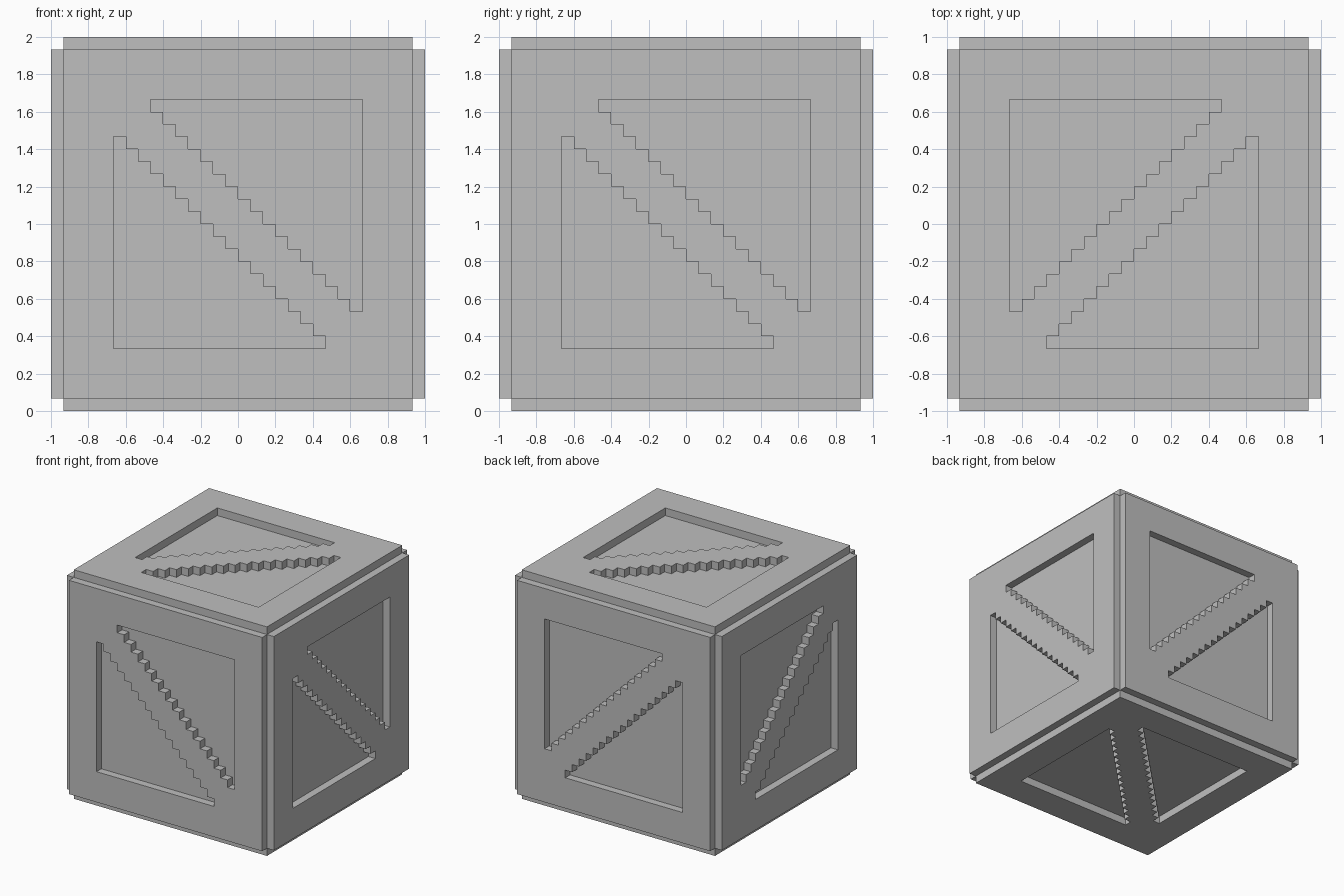
import bpy
from mathutils import Matrix, Vector

U = 1 / 15           # one block of the stepped pattern
HALF = 14 * U        # half size of the core and of each panel
CENTRE = Vector((0, 0, 1))

cube = bpy.data.objects.get("Cube")
if cube:
    bpy.data.objects.remove(cube, do_unlink=True)

grey = bpy.data.materials.new("plain_grey")
grey.use_nodes = True
grey.diffuse_color = (0.52, 0.52, 0.52, 1)
grey.node_tree.nodes["Principled BSDF"].inputs["Base Color"].default_value = grey.diffuse_color


def stepped_triangle():
    """Corner outline with a staircase for its long side, in blocks."""
    points = [(-7, 10)]
    for i in range(17):
        points += [(i - 7, 9 - i), (i - 6, 9 - i)]
    return points + [(10, 10)]


def add_loop(curve, points):
    spline = curve.splines.new("POLY")
    spline.points.add(len(points) - 1)
    for point, (x, y) in zip(spline.points, points):
        point.co = (x * U, y * U, 0, 1)
    spline.use_cyclic_u = True
    spline.use_smooth = False


# Panel plate: a square with two stepped triangular openings
curve = bpy.data.curves.new("panel_profile", "CURVE")
curve.dimensions = "2D"
curve.fill_mode = "BOTH"
curve.extrude = U / 2
triangle = stepped_triangle()
add_loop(curve, [(-14, -14), (14, -14), (14, 14), (-14, 14)])
add_loop(curve, triangle)
add_loop(curve, [(-x, -y) for x, y in triangle])

helper = bpy.data.objects.new("panel_profile", curve)
bpy.context.collection.objects.link(helper)
depsgraph = bpy.context.evaluated_depsgraph_get()
panel_mesh = bpy.data.meshes.new_from_object(helper.evaluated_get(depsgraph))
panel_mesh.name = "panel"
panel_mesh.materials.clear()
panel_mesh.materials.append(grey)
bpy.data.objects.remove(helper, do_unlink=True)

# Core block, which shows as the floor of the openings
bpy.ops.mesh.primitive_cube_add(size=2 * HALF, location=CENTRE)
core = bpy.context.object
core.name = "core"
core.data.materials.append(grey)

# One panel on each side: outward direction and the panel's own up direction
X, Y, Z = Vector((1, 0, 0)), Vector((0, 1, 0)), Vector((0, 0, 1))
sides = {
    "front_panel": (-Y, Z),
    "back_panel": (Y, X),
    "left_panel": (X, Z),
    "right_panel": (-X, Y),
    "top_panel": (Z, X),
    "bottom_panel": (-Z, Y),
}
for name, (out, up) in sides.items():
    panel = bpy.data.objects.new(name, panel_mesh)
    bpy.context.collection.objects.link(panel)
    turn = Matrix((up.cross(out), up, out)).transposed().to_4x4()
    panel.matrix_world = Matrix.Translation(CENTRE + out * (HALF + U / 2)) @ turn
